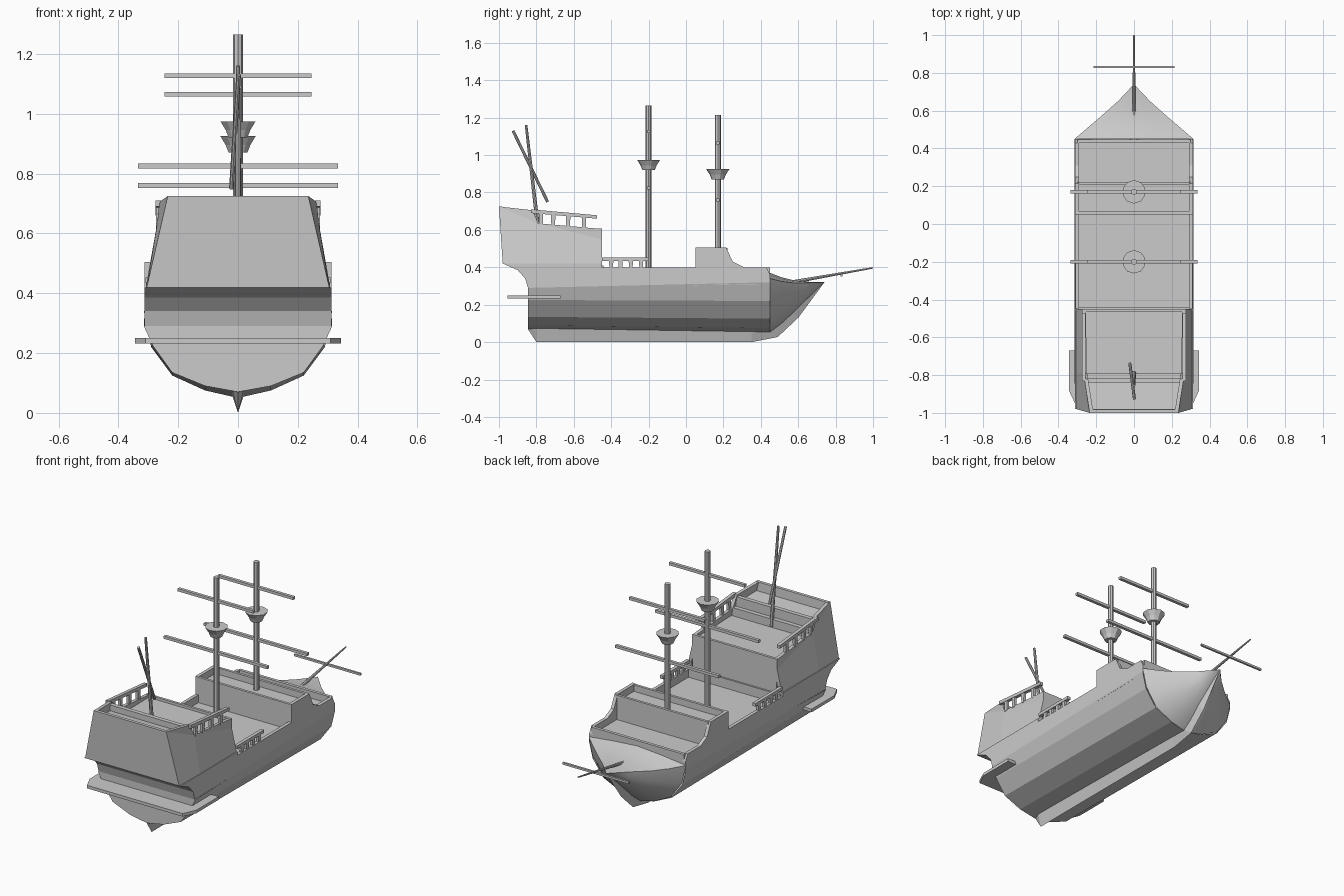
import bpy, bmesh
from mathutils import Vector

if "Cube" in bpy.data.objects:
    bpy.data.objects.remove(bpy.data.objects["Cube"])


def make(name, verts, faces, mirror=False, smooth=None):
    bm = bmesh.new()
    vs = [bm.verts.new(v) for v in verts]
    for f in faces:
        bm.faces.new([vs[i] for i in f])
    bmesh.ops.remove_doubles(bm, verts=bm.verts, dist=1e-5)
    bmesh.ops.recalc_face_normals(bm, faces=bm.faces)
    me = bpy.data.meshes.new(name)
    bm.to_mesh(me)
    bm.free()
    ob = bpy.data.objects.new(name, me)
    bpy.context.collection.objects.link(ob)
    if mirror:
        ob.modifiers.new("Mirror", 'MIRROR').use_clip = True
    if smooth:
        bpy.ops.object.select_all(action='DESELECT')
        ob.select_set(True)
        bpy.context.view_layer.objects.active = ob
        bpy.ops.object.shade_smooth_by_angle(angle=smooth)
    return ob


def slab(name, pts, offset, mirror=False):
    """Polygon thickened by an offset vector."""
    n = len(pts)
    o = Vector(offset)
    verts = [Vector(p) for p in pts] + [Vector(p) + o for p in pts]
    faces = [list(range(n)), list(range(n, 2 * n))]
    faces += [(i, (i + 1) % n, (i + 1) % n + n, i + n) for i in range(n)]
    return make(name, verts, faces, mirror)


def side(name, yz, x, t=0.02):
    return slab(name, [(x, y, z) for y, z in yz], (-t, 0, 0), True)


def block(name, hx, y0, y1, z0, z1):
    return slab(name, [(-hx, y0, z0), (hx, y0, z0), (hx, y1, z0), (-hx, y1, z0)], (0, 0, z1 - z0))


def loft(name, rows, mirror=True, smooth=None):
    n = len(rows[0])
    faces = [(r * n + i, r * n + i + 1, (r + 1) * n + i + 1, (r + 1) * n + i)
             for r in range(len(rows) - 1) for i in range(n - 1)]
    return make(name, [p for r in rows for p in r], faces, mirror, smooth)


def rod(name, a, b, r0, r1=None, sides=8):
    a, b = Vector(a), Vector(b)
    bpy.ops.mesh.primitive_cone_add(vertices=sides, radius1=r0, radius2=r0 if r1 is None else r1,
                                    depth=(b - a).length, location=(a + b) / 2)
    ob = bpy.context.object
    ob.name = name
    ob.rotation_mode = 'QUATERNION'
    ob.rotation_quaternion = (b - a).to_track_quat('Z', 'Y')
    return ob


# Faceted lower hull and flat transom
stern = [(0, .07), (.11, .09), (.22, .135), (.285, .225), (.315, .29)]
fore = [(0, .05), (.11, .075), (.22, .125), (.29, .22), (.315, .32)]
loft("hull", [[(x, -.845, z) for x, z in stern], [(x, .45, z) for x, z in fore]])
make("transom", [(x, -.845, z) for x, z in stern] + [(0, -.845, .29)], [range(6)], True)

# Bow shell and its sloping deck
frac = [(0, 0), (.35, .09), (.7, .28), (.92, .63), (1, 1)]
bow = [(.45, .315, .05, .34), (.51, .245, .095, .325), (.57, .175, .15, .317),
       (.65, .085, .233, .317), (.74, .0, .32, .32)]
loft("bow_shell", [[(w * a, y, k + (e - k) * b) for a, b in frac] for y, w, k, e in bow], smooth=.6)
rise = [.03, .022, .015, .006, 0]
loft("bow_deck", [[(w, y, e), (w * .5, y, e + h * .6), (0, y, e + h)]
                  for (y, w, k, e), h in zip(bow, rise)], smooth=.6)

# Wedge keel running up the stem
outer = [(-.845, .07), (-.8, 0), (.35, 0), (.49, .027), (.6, .13), (.74, .32)]
inner = [(-.845, .08), (-.8, .08), (.35, .06), (.45, .06), (.57, .155), (.74, .322)]
loft("keel", [[(0, y, z), (.02 if i < 5 else .002, v, w)]
              for i, ((y, z), (v, w)) in enumerate(zip(outer, inner))])

# Upper sides with raised forecastle
counter = [(-.845, .29), (-.86, .34), (-.90, .385), (-.98, .42)]
side("bulwark", counter + [(-.45, .42), (-.45, .40), (.05, .40), (.05, .505), (.215, .505),
     (.25, .43), (.31, .40), (.43, .40), (.45, .36), (.45, .31)], .312)
loft("stern_counter", [[(0, y, z), (.31, y, z)] for y, z in counter])

# Decks and cross walls
block("main_deck", .30, -.46, .06, .33, .355)
block("forecastle_deck", .30, .05, .22, .43, .465)
block("foredeck", .30, .21, .44, .33, .36)
block("forecastle_rear_wall", .30, .05, .065, .34, .503)
block("forecastle_front_wall", .30, .208, .223, .34, .503)
block("foredeck_front_wall", .30, .43, .448, .32, .40)
block("aft_bulkhead", .273, -.465, -.45, .34, .607)
block("aft_bulkhead_base", .30, -.465, -.44, .34, .41)

# Aft castle: tapering side walls, stern wall and stepped decks
B, C, D = (.275, -.45, .605), (.27, -.79, .635), (.263, -.82, .705)
E, F, G, H = (.235, -1, .725), (.305, -.98, .42), (.31, -.79, .41), (.31, -.45, .40)
K = (.275, -.45, .55)
outs = [B, C, D, E, F, G, H, K]
wall = outs + [(x - .02, y, z) for x, y, z in outs]
tri = [(0, 1, 7), (1, 5, 6, 7), (1, 2, 3), (1, 3, 4, 5)]
make("aft_side_wall", wall, tri + [[i + 8 for i in f] for f in tri]
     + [(i, (i + 1) % 8, (i + 1) % 8 + 8, i + 8) for i in range(8)], True)
slab("stern_wall", [E, F, (-.305, -.98, .42), (-.235, -1, .725)], (0, .018, 0))
block("quarter_deck", .262, -.83, -.45, .57, .592)
block("poop_step", .255, -.83, -.79, .58, .64)
block("poop_front", .252, -.84, -.815, .58, .695)
slab("poop_deck", [(.25, -.83, .66), (-.25, -.83, .66), (-.225, -.99, .675), (.225, -.99, .675)],
     (0, 0, -.015))

# Railings
side("aft_rail", [(-.83, .69), (-.83, .71), (-.475, .678), (-.475, .66)], .276)
for y in (-.775, -.71, -.63, -.545):
    z = .61 - (y + .45) * .08
    side("aft_rail_post", [(y - .01, z - .01), (y - .012, z + .06), (y + .012, z + .06), (y + .01, z - .01)], .274, .016)
side("waist_rail", [(-.45, .435), (-.45, .453), (-.2, .453), (-.2, .435)], .31)
for y in (-.40, -.35, -.295, -.24):
    side("waist_rail_post", [(y - .009, .39), (y - .012, .44), (y + .012, .44), (y + .009, .39)], .308, .016)

# Stern gallery ledge
slab("stern_gallery", [(.345, -.67, .232), (.345, -.88, .232), (.31, -.955, .232), (-.31, -.955, .232),
     (-.345, -.88, .232), (-.345, -.67, .232)], (0, 0, .018))

# Masts with yards and crow's nests
for nm, y, base, top, nest, yards in (
        ("main", -.2, .35, 1.265, .92, ((1.127, .245), (.825, .335))),
        ("fore", .17, .46, 1.215, .87, ((1.065, .245), (.76, .335)))):
    rod(nm + "_mast", (0, y, base), (0, y, top), .016)
    for z, h in yards:
        block(nm + "_yard", h, y - .009, y + .009, z - .008, z + .008)
    rod(nm + "_nest_base", (0, y, nest), (0, y, nest + .025), .033, .043, 10)
    rod(nm + "_nest_rim", (0, y, nest + .025), (0, y, nest + .055), .043, .062, 10)

# Raked mizzen mast and its slanted yard
rod("mizzen_mast", (0, -.79, .60), (0, -.855, 1.16), .011, .007)
rod("mizzen_yard", (-.022, -.74, .75), (.002, -.925, 1.13), .008)

# Bowsprit and cross spar
rod("bowsprit", (0, .55, .318), (0, .999, .397), .01, .004)
block("bowsprit_yard", .215, .825, .837, .352, .364)
